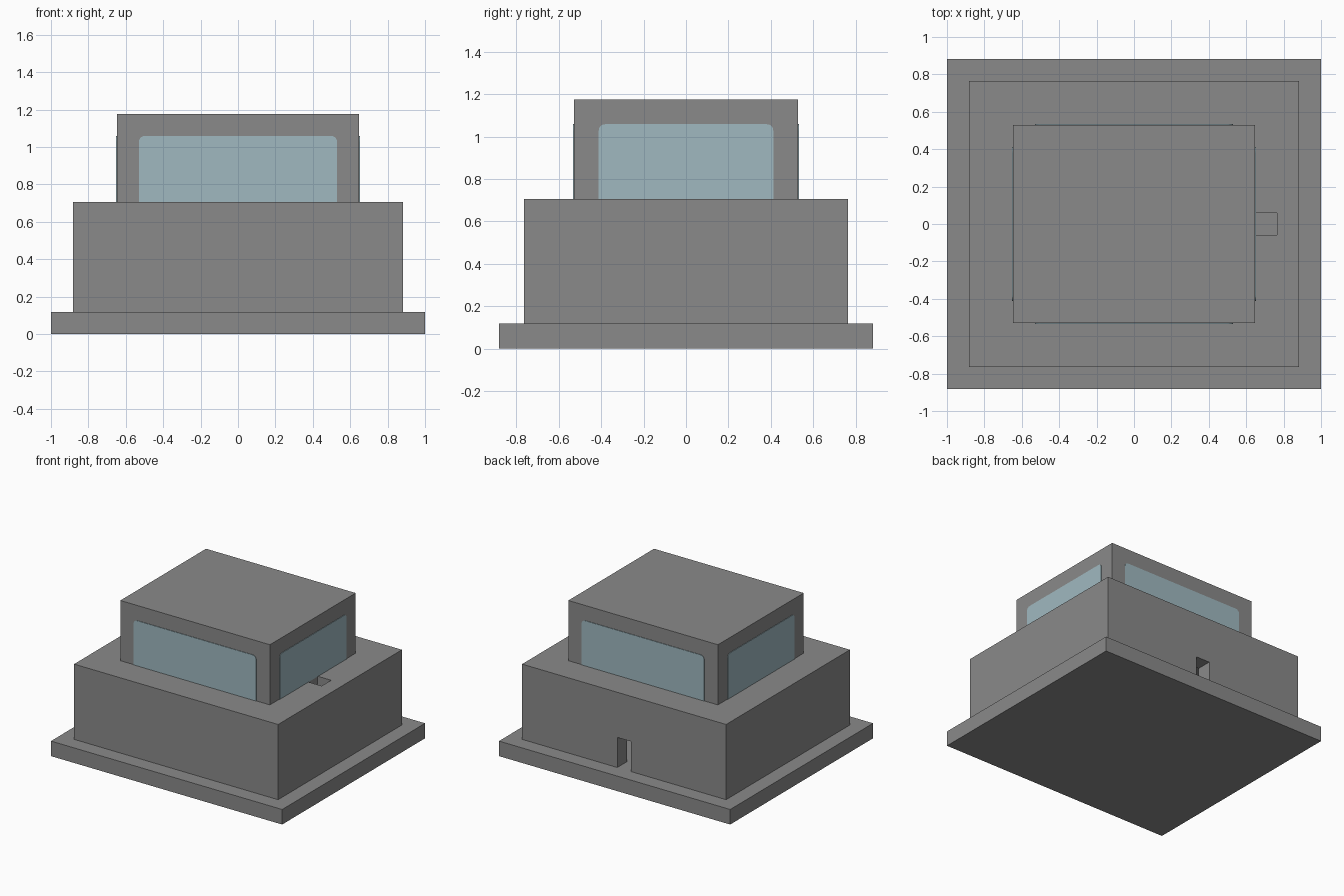
import bpy, bmesh
from math import pi, sin, cos
from mathutils import Matrix, Vector

if "Cube" in bpy.data.objects:
    bpy.data.objects.remove(bpy.data.objects["Cube"], do_unlink=True)

U = 2 / 17  # one building block


def material(name, rgb):
    mat = bpy.data.materials.new(name)
    mat.use_nodes = True
    mat.diffuse_color = (*rgb, 1)
    mat.node_tree.nodes["Principled BSDF"].inputs["Base Color"].default_value = (*rgb, 1)
    return mat


def finish(name, bm, mat):
    bmesh.ops.recalc_face_normals(bm, faces=bm.faces)
    mesh = bpy.data.meshes.new(name)
    bm.to_mesh(mesh)
    bm.free()
    mesh.materials.append(mat)
    obj = bpy.data.objects.new(name, mesh)
    bpy.context.collection.objects.link(obj)
    return obj


def box(name, low, high, mat):
    """Box between two corners given in blocks."""
    low, high = Vector(low) * U, Vector(high) * U
    bm = bmesh.new()
    place = Matrix.Translation((low + high) / 2) @ Matrix.Diagonal((*(high - low), 1))
    bmesh.ops.create_cube(bm, size=1, matrix=place)
    return finish(name, bm, mat)


def carve(obj, low, high):
    """Cut a box-shaped opening and discard the cutter."""
    cutter = box("cutter", low, high, obj.data.materials[0])
    cutter.hide_render = True
    mod = obj.modifiers.new("opening", "BOOLEAN")
    mod.operation, mod.solver, mod.object = "DIFFERENCE", "EXACT", cutter
    bpy.context.view_layer.objects.active = obj
    bpy.ops.object.modifier_apply(modifier=mod.name)
    bpy.data.objects.remove(cutter, do_unlink=True)


def window(name, half_width, distance, angle):
    """Thin pane with rounded upper corners, turned to face one side."""
    radius, bottom, top, thick = 0.03, 6 * U, 9 * U, 0.004
    points = [(-half_width, bottom), (half_width, bottom)]
    for side, start in ((1, 0), (-1, pi / 2)):
        for i in range(6):
            a = start + i * pi / 10
            points.append((side * (half_width - radius) + radius * cos(a),
                           top - radius + radius * sin(a)))
    bm = bmesh.new()
    face = bm.faces.new([bm.verts.new((x, -distance, z)) for x, z in points])
    extruded = bmesh.ops.extrude_face_region(bm, geom=[face])["geom"]
    moved = [v for v in extruded if isinstance(v, bmesh.types.BMVert)]
    bmesh.ops.translate(bm, verts=moved, vec=(0, -thick, 0))
    bm.transform(Matrix.Rotation(angle, 4, "Z"))
    return finish(name, bm, glass)


concrete = material("concrete grey", (0.255, 0.255, 0.255))
glass = material("pale blue glass", (0.35, 0.485, 0.53))

# Ground slab
box("base_slab", (-8.5, -7.5, 0), (8.5, 7.5, 1), concrete)

# Hollow lower storey with a rear doorway and a roof hatch
storey = box("lower_storey", (-7.5, -6.5, 1), (7.5, 6.5, 6), concrete)
carve(storey, (-6.5, -5.5, 0.5), (6.5, 5.5, 5))
carve(storey, (-0.5, 5, 0.5), (0.5, 7, 3))
carve(storey, (5.5, -0.5, 4.5), (6.5, 0.5, 6.5))

# Upper room
box("upper_room", (-5.5, -4.5, 6), (5.5, 4.5, 10), concrete)

# One window on each side of the upper room
sides = ("front_window", "left_window", "back_window", "right_window")
for i, name in enumerate(sides):
    half, reach = (4.5, 4.5) if i % 2 == 0 else (3.5, 5.5)
    window(name, half * U, reach * U, i * pi / 2)
